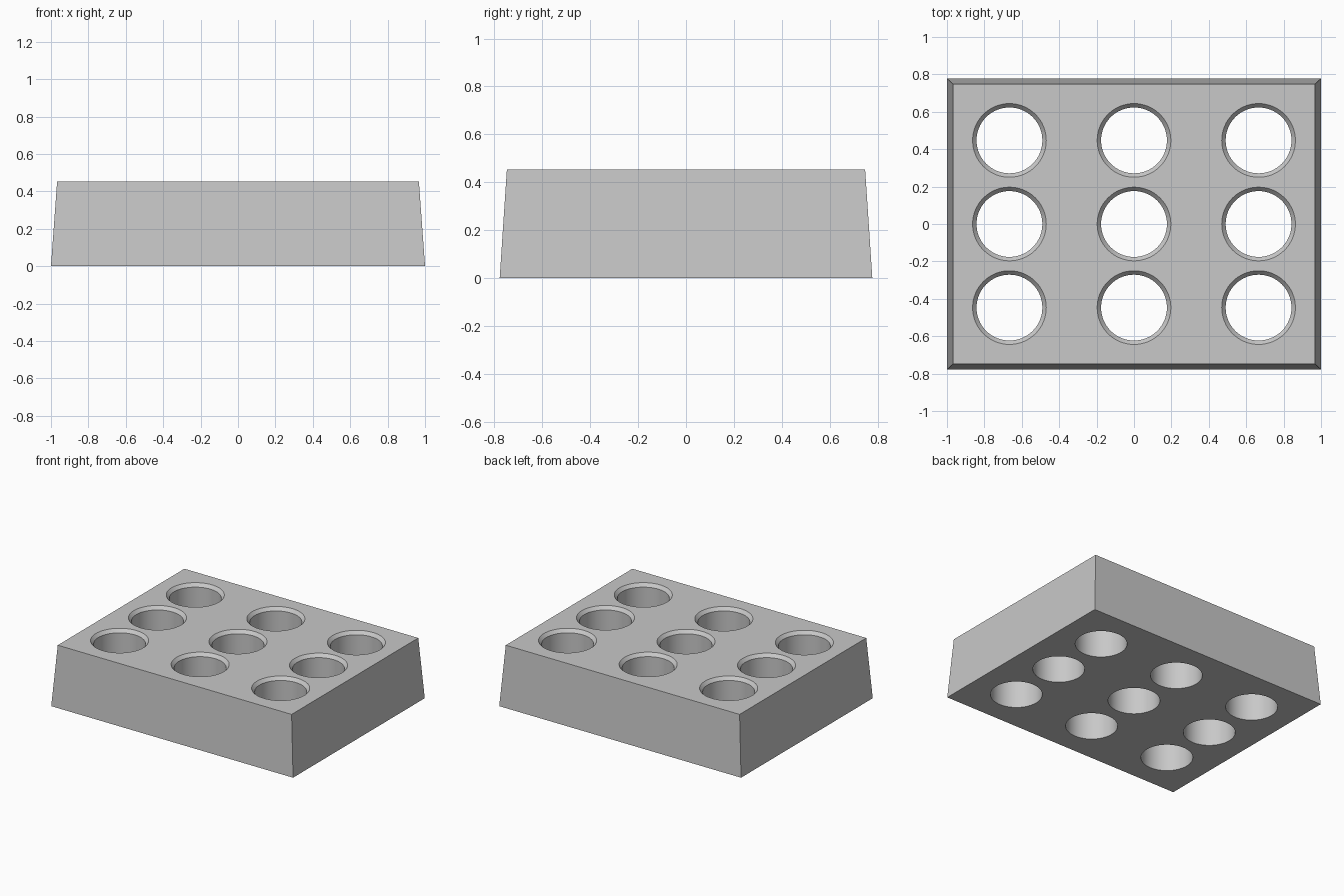
import bpy
import bmesh
from math import radians
from mathutils import Matrix, Vector

HEIGHT = 0.453
BASE = (1.0, 0.778)      # half sizes at the bottom
TOP = (0.967, 0.748)     # half sizes at the top
PITCH = (0.666, 0.447)   # hole spacing
BORE, RIM, CHAMFER = 0.176, 0.197, 0.024
SIDES = 64

old = bpy.data.objects.get("Cube")
if old:
    bpy.data.objects.remove(old, do_unlink=True)

grey = bpy.data.materials.new("plain grey")
grey.use_nodes = True
colour = (0.58, 0.58, 0.58, 1)
grey.diffuse_color = colour
grey.node_tree.nodes["Principled BSDF"].inputs["Base Color"].default_value = colour


def make_object(name, bm):
    bmesh.ops.recalc_face_normals(bm, faces=bm.faces)
    mesh = bpy.data.meshes.new(name)
    bm.to_mesh(mesh)
    bm.free()
    mesh.materials.append(grey)
    obj = bpy.data.objects.new(name, mesh)
    bpy.context.collection.objects.link(obj)
    return obj


# Tapered block
bm = bmesh.new()
bmesh.ops.create_cube(bm, size=2)
for v in bm.verts:
    half = TOP if v.co.z > 0 else BASE
    v.co = Vector((v.co.x * half[0], v.co.y * half[1], HEIGHT if v.co.z > 0 else 0))
block = make_object("tray_block", bm)

# Hole cutters: a straight bore that flares at the top rim
bm = bmesh.new()
slope = (RIM - BORE) / CHAMFER
over = 0.05
profile = [(BORE, -over), (BORE, HEIGHT - CHAMFER), (RIM + slope * over, HEIGHT + over)]
for col in (-1, 0, 1):
    for row in (-1, 0, 1):
        rings = []
        for radius, z in profile:
            place = Matrix.Translation((col * PITCH[0], row * PITCH[1], z))
            ring = bmesh.ops.create_circle(bm, segments=SIDES, radius=radius, matrix=place)
            rings.append(ring["verts"])
        for low, high in zip(rings, rings[1:]):
            for i in range(SIDES):
                j = (i + 1) % SIDES
                bm.faces.new((low[i], low[j], high[j], high[i]))
        bm.faces.new(rings[0])
        bm.faces.new(rings[-1])
cutter = make_object("hole_cutters", bm)
cutter.hide_render = True

# Cut the holes
cut = block.modifiers.new("holes", "BOOLEAN")
cut.operation = "DIFFERENCE"
cut.solver = "EXACT"
cut.object = cutter
bpy.ops.object.select_all(action="DESELECT")
block.select_set(True)
bpy.context.view_layer.objects.active = block
bpy.ops.object.modifier_apply(modifier=cut.name)
bpy.data.objects.remove(cutter, do_unlink=True)

bpy.ops.object.shade_smooth_by_angle(angle=radians(30))
